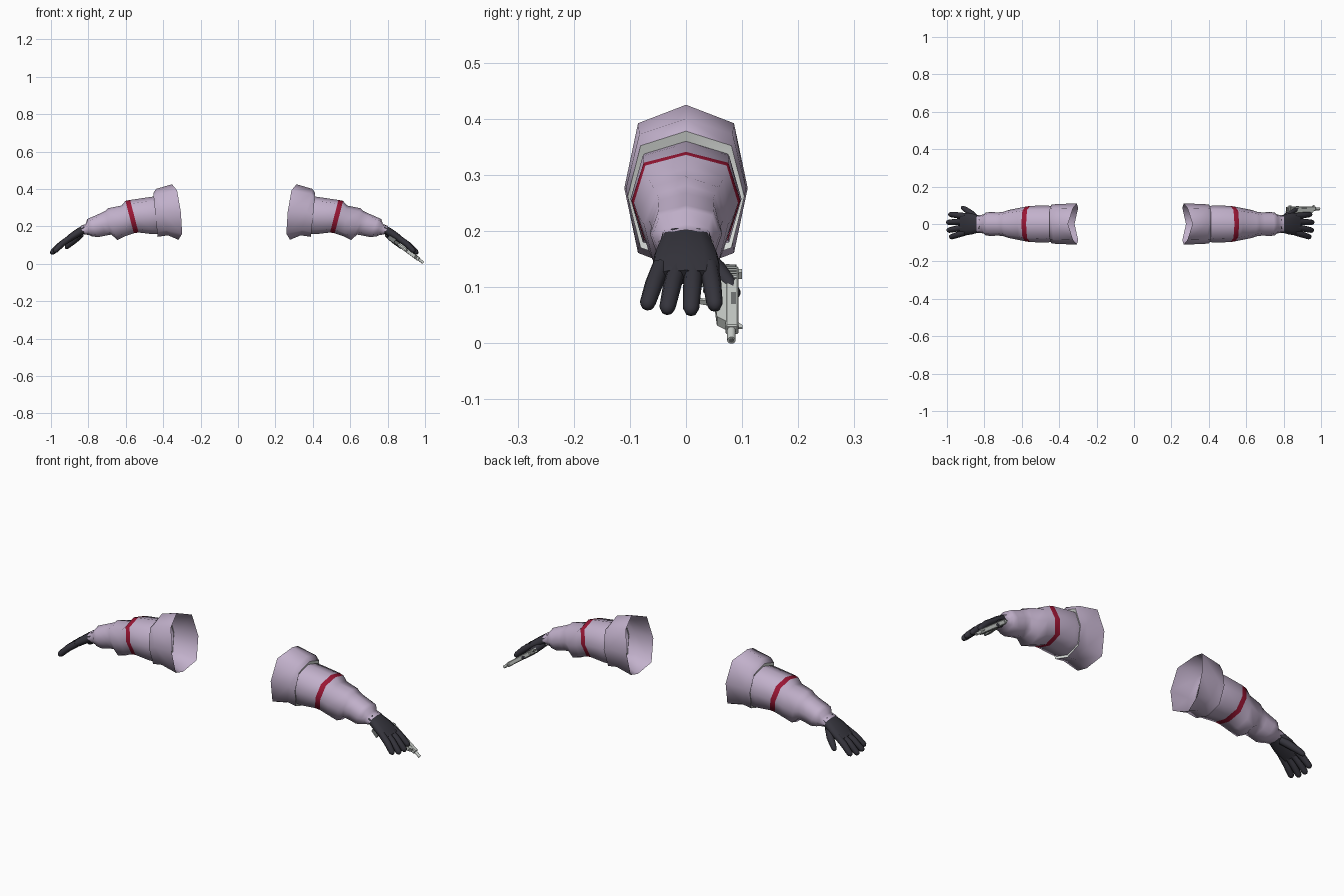
import bpy, bmesh, math
from mathutils import Vector, Matrix

if "Cube" in bpy.data.objects:
    bpy.data.objects.remove(bpy.data.objects["Cube"])


def material(name, rgb):
    m = bpy.data.materials.new(name)
    m.diffuse_color = (*rgb, 1)
    m.use_nodes = True
    m.node_tree.nodes["Principled BSDF"].inputs["Base Color"].default_value = m.diffuse_color
    return m


LILAC = material("lilac cloth", (0.54, 0.44, 0.60))
RED = material("crimson trim", (0.33, 0.008, 0.035))
WHITE = material("white lining", (0.75, 0.78, 0.75))
DARK = material("dark glove", (0.035, 0.034, 0.045))
METAL = material("pale metal", (0.58, 0.61, 0.58))
GREY = material("grey metal", (0.16, 0.17, 0.17))


def finish(bm, name, mats, smooth=None):
    bmesh.ops.recalc_face_normals(bm, faces=bm.faces)
    me = bpy.data.meshes.new(name)
    bm.to_mesh(me)
    bm.free()
    for m in mats:
        me.materials.append(m)
    if smooth:
        for p in me.polygons:
            p.use_smooth = True
        me.set_sharp_from_angle(angle=math.radians(smooth))
    ob = bpy.data.objects.new(name, me)
    bpy.context.collection.objects.link(ob)
    return ob


def loft(bm, rings, caps=(True, True), mats=None):
    """Skin a list of closed point loops."""
    loops = [[bm.verts.new(p) for p in r] for r in rings]
    n = len(loops[0])
    for k, (a, b) in enumerate(zip(loops, loops[1:])):
        for i in range(n):
            f = bm.faces.new((a[i], a[(i + 1) % n], b[(i + 1) % n], b[i]))
            f.material_index = mats.get(k, 0) if mats else 0
    if caps[0]:
        bm.faces.new(loops[0])
    if caps[1]:
        bm.faces.new(loops[-1][::-1])


def ring(c, u, w, n=8, square=1.0):
    """Loop round c with half-axes u and w; square pushes the diagonals out."""
    out = []
    for i in range(n):
        a = 2 * math.pi * i / n
        k = 1 + (square - 1) * abs(math.sin(2 * a))
        out.append(c + u * math.cos(a) * k + w * math.sin(a) * k)
    return out


def tube(bm, pts, radii, n=8):
    """Round finger along a path with a domed tip."""
    pts = [Vector(p) for p in pts]
    d = (pts[-1] - pts[-2]).normalized()
    r = radii[-1]
    pts += [pts[-1] + d * r * 0.6, pts[-1] + d * r * 0.95]
    radii = list(radii) + [r * 0.75, r * 0.3]
    rings = []
    for i, p in enumerate(pts):
        t = (pts[min(i + 1, len(pts) - 1)] - pts[max(i - 1, 0)]).normalized()
        w = t.cross(Vector((0.6, 0, 0.8))).normalized()
        rings.append(ring(p, w.cross(t) * radii[i], w * radii[i], n))
    loft(bm, rings)


# Sleeve sections: top x, top z, bottom x, bottom z, half width
SLEEVE = [
    (0.313, 0.425, 0.278, 0.128, 0.110), (0.398, 0.400, 0.335, 0.152, 0.107),
    (0.413, 0.378, 0.390, 0.144, 0.104), (0.405, 0.360, 0.388, 0.158, 0.095),
    (0.435, 0.356, 0.415, 0.158, 0.099), (0.537, 0.341, 0.492, 0.167, 0.097),
    (0.562, 0.336, 0.517, 0.163, 0.093), (0.583, 0.311, 0.565, 0.147, 0.086),
    (0.655, 0.297, 0.605, 0.127, 0.075), (0.672, 0.281, 0.637, 0.156, 0.066),
    (0.700, 0.268, 0.670, 0.150, 0.062), (0.750, 0.246, 0.710, 0.142, 0.064),
    (0.766, 0.238, 0.742, 0.147, 0.060), (0.775, 0.212, 0.752, 0.152, 0.050),
    (0.803, 0.202, 0.785, 0.158, 0.048),
]
# Palm sections: x, z, half thickness, half width
PALM = [(0.775, 0.188, 0.022, 0.044), (0.800, 0.175, 0.022, 0.048),
        (0.828, 0.158, 0.021, 0.056), (0.857, 0.138, 0.019, 0.060),
        (0.885, 0.118, 0.015, 0.058)]
# Fingers: knuckle y, tip y, tip x, tip z
FINGERS = [(-0.045, -0.068, 0.935, 0.072), (-0.016, -0.033, 0.949, 0.064),
           (0.014, 0.009, 0.951, 0.062), (0.042, 0.051, 0.940, 0.070)]


def build_arm(side):
    mirror = Matrix.Translation((-0.04, 0, 0)) @ Matrix.Diagonal((-1, 1, 1, 1))

    def place(bm):
        if side == "left":
            bm.transform(mirror)
        return bm

    # sleeve with puffed shoulder, white lip underside and red band
    bm = bmesh.new()
    rings = []
    for k, (xt, zt, xb, zb, w) in enumerate(SLEEVE):
        top, bot = Vector((xt, 0, zt)), Vector((xb, 0, zb))
        r = ring((top + bot) / 2, (top - bot) / 2, Vector((0, w, 0)), 8, 1.1)
        if k == 0:  # shoulder opening bows outward at the sides
            r = [p - Vector((0.03 * min(1, abs(p.y) / w), 0, 0)) for p in r]
        rings.append(r)
    loft(bm, rings, (False, False), {2: 2, 5: 1})
    finish(place(bm), side + "_sleeve", [LILAC, RED, WHITE], 65)

    # glove: palm, four fingers and thumb
    bm = bmesh.new()
    n = Vector((0.58, 0, 0.81))
    loft(bm, [ring(Vector((x, 0, z)), n * t, Vector((0, w, 0)), 12, 1.1)
              for x, z, t, w in PALM])
    for ky, ty, tx, tz in FINGERS:
        a, b = Vector((0.86, ky, 0.136)), Vector((tx, ty, tz))
        mid = a.lerp(b, 0.5) + n * 0.004
        tube(bm, [a, mid, b], (0.0165, 0.0165, 0.0145))
    tube(bm, [(0.80, 0.025, 0.160), (0.832, 0.057, 0.128),
              (0.860, 0.077, 0.104), (0.875, 0.086, 0.090)],
         (0.019, 0.018, 0.015, 0.012))
    finish(place(bm), side + "_glove", [DARK], 70)


for s in ("right", "left"):
    build_arm(s)

# Pistol lies flat under the right palm: local x = barrel, y = up, z = side
GUN = Matrix(((0.8, 0, 0.6, 0.825), (0, 1, 0, 0),
              (-0.6, 0, 0.8, 0.130), (0, 0, 0, 1)))


def gun_plate(name, outline, thick, mat, z=0.0, bevel=0.0):
    """Extrude a side profile across the pistol's thickness."""
    bm = bmesh.new()
    loft(bm, [[Vector((x, y, z + s * thick / 2)) for x, y in outline]
              for s in (-1, 1)])
    if bevel:
        bmesh.ops.bevel(bm, geom=bm.edges[:], offset=bevel, segments=1,
                        affect='EDGES')
    bm.transform(GUN)
    return finish(bm, name, [mat])


def box(x0, x1, y0, y1):
    return [(x0, y0), (x1, y0), (x1, y1), (x0, y1)]


gun_plate("pistol_slide", box(0.0, 0.178, 0.070, 0.094), 0.022, METAL, 0, 0.003)
gun_plate("pistol_frame", [(-0.012, 0.066), (0.004, 0.050), (0.09, 0.050),
                           (0.150, 0.055), (0.165, 0.072), (0.0, 0.072)],
          0.020, METAL)
gun_plate("pistol_grip", [(0.004, 0.056), (-0.022, -0.034), (0.014, -0.042),
                          (0.046, 0.052)], 0.022, METAL, 0, 0.003)
gun_plate("grip_base", [(-0.025, -0.033), (-0.025, -0.041), (0.016, -0.050),
                        (0.018, -0.042)], 0.024, GREY)
gun_plate("hammer", [(-0.014, 0.070), (0.002, 0.070), (0.002, 0.084),
                     (-0.012, 0.090)], 0.007, GREY)
gun_plate("front_sight", [(0.155, 0.092), (0.172, 0.092), (0.172, 0.101),
                          (0.166, 0.101)], 0.004, METAL)
gun_plate("rear_sight", box(0.006, 0.016, 0.092, 0.100), 0.014, METAL)
gun_plate("trigger", [(0.060, 0.052), (0.058, 0.030), (0.063, 0.030),
                      (0.068, 0.052)], 0.005, GREY)
# trigger guard strips
gun_plate("guard_lower", box(0.038, 0.092, 0.018, 0.023), 0.010, METAL)
gun_plate("guard_front", [(0.087, 0.020), (0.092, 0.018), (0.102, 0.052),
                          (0.096, 0.052)], 0.010, METAL)
# dark slide serrations and side slot on both faces
for face in (-1, 1):
    for i in range(5):
        gun_plate("serration", box(0.008 + i * 0.007, 0.011 + i * 0.007, 0.074, 0.090),
                  0.001, GREY, face * 0.0112)
    gun_plate("slide_slot", box(0.080, 0.115, 0.080, 0.089), 0.001, GREY, face * 0.0112)

# barrel and bore
for name, x0, x1, r, mat in (("barrel", 0.17, 0.208, 0.0075, METAL),
                             ("bore", 0.207, 0.2085, 0.0045, GREY)):
    bm = bmesh.new()
    loft(bm, [ring(Vector((x, 0.081, 0)), Vector((0, r, 0)), Vector((0, 0, r)), 12)
              for x in (x0, x1)])
    bm.transform(GUN)
    finish(bm, name, [mat], 40)
